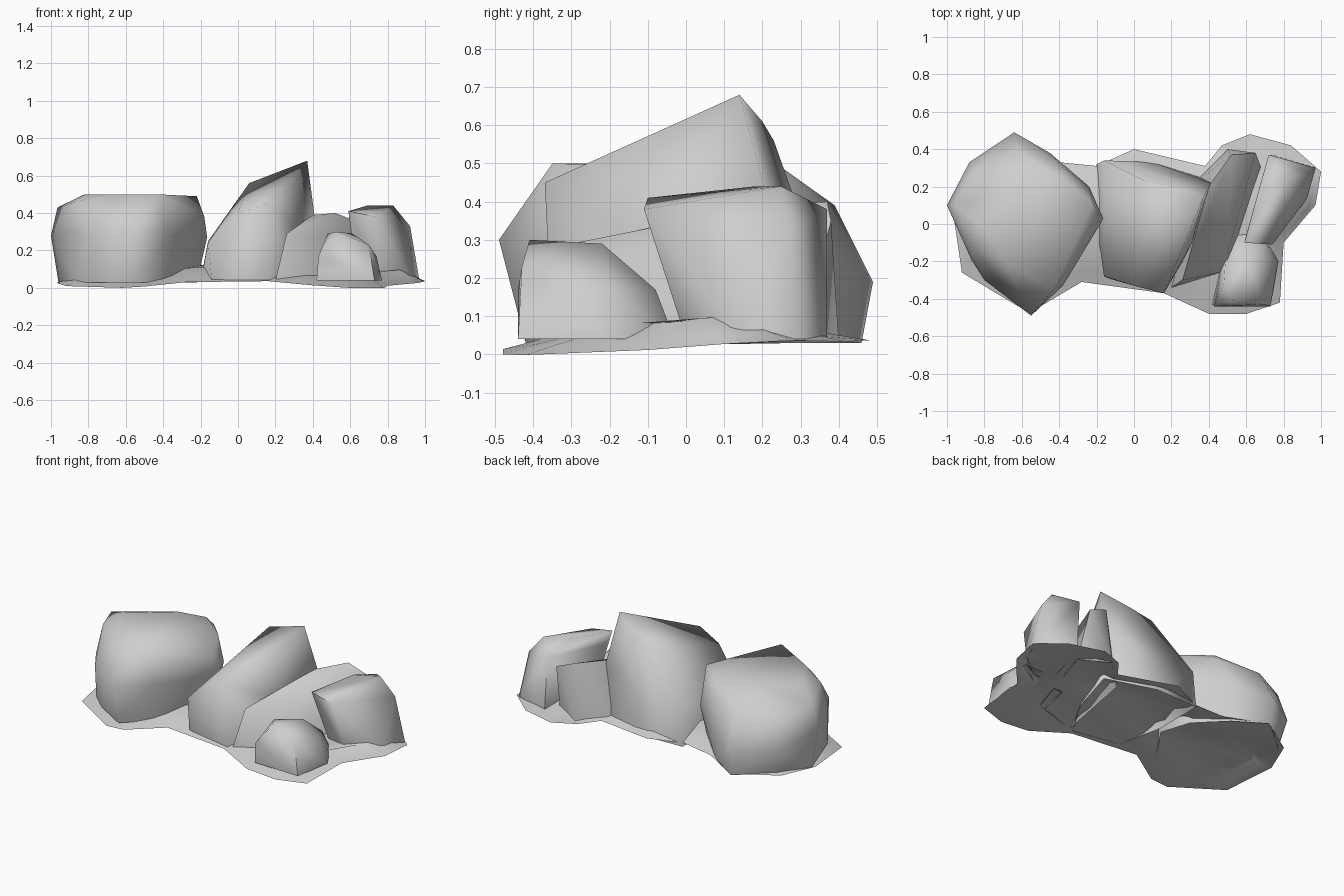
import bpy
import bmesh
import random
from math import radians, cos

random.seed(4)
default_cube = bpy.data.objects.get("Cube")
if default_cube:
    bpy.data.objects.remove(default_cube, do_unlink=True)

# Single stone colour
stone = bpy.data.materials.new("pale_grey_stone")
stone.use_nodes = True
stone.diffuse_color = (0.62, 0.62, 0.62, 1)
stone.node_tree.nodes["Principled BSDF"].inputs["Base Color"].default_value = stone.diffuse_color


def finish(name, bm, angle):
    """Turn a bmesh into a named stone object, smooth except at sharp ridges."""
    mesh = bpy.data.meshes.new(name)
    bm.to_mesh(mesh)
    bm.free()
    mesh.materials.append(stone)
    obj = bpy.data.objects.new(name, mesh)
    bpy.context.collection.objects.link(obj)
    bpy.ops.object.select_all(action="DESELECT")
    obj.select_set(True)
    bpy.context.view_layer.objects.active = obj
    bpy.ops.object.shade_smooth_by_angle(angle=radians(angle))


def rock(name, footprint, crest, foot_z=0.04, angle=75):
    """Faceted rock: convex skin over a ground footprint, open underneath."""
    bm = bmesh.new()
    for x, y in footprint:
        bm.verts.new((x, y, foot_z))
    for point in crest:
        bm.verts.new(point)
    hull = bmesh.ops.convex_hull(bm, input=bm.verts)
    loose = [v for v in hull["geom_interior"] + hull["geom_unused"]
             if isinstance(v, bmesh.types.BMVert) and v.is_valid]
    bmesh.ops.delete(bm, geom=list(set(loose)), context="VERTS")
    bmesh.ops.recalc_face_normals(bm, faces=bm.faces)
    floor = [f for f in bm.faces if all(v.co.z < foot_z + .001 for v in f.verts)]
    bmesh.ops.delete(bm, geom=floor, context="FACES")
    finish(name, bm, angle)


# Large round boulder: foot, bulging waist, then shoulder and flat crown
boulder_waist = [(-1, .1, .28), (-.87, -.19, .3), (-.8, -.3, .28), (-.55, -.49, .3),
                 (-.38, -.33, .28), (-.165, .03, .27), (-.24, .2, .27),
                 (-.45, .38, .25), (-.64, .49, .19), (-.88, .33, .2)]
boulder_crown = [(-.965, .1, .43), (-.87, -.12, .46), (-.7, -.2, .5), (-.43, -.35, .5),
                 (-.22, .11, .49), (-.18, 0, .38), (-.4, .25, .49), (-.56, .2, .5),
                 (-.82, 0, .5), (-.38, .3, .43), (-.62, .39, .39), (-.85, .28, .38)]
rock("round_boulder",
     [(-.96, .1), (-.86, -.2), (-.75, -.3), (-.55, -.42), (-.4, -.28),
      (-.22, -.02), (-.28, .17), (-.45, .34), (-.64, .46), (-.85, .28)],
     boulder_waist + boulder_crown, .03, 100)

# Tall central rock with a sloping ridge rising to the rear
rock("peak_rock",
     [(-.2, .32), (.1, .33), (.42, .23), (.32, -.1), (.17, -.35), (-.14, -.29), (-.2, 0)],
     [(.37, .14, .68), (.2, .2, .61), (.06, .23, .56), (0, -.33, .4), (.16, -.37, .45),
      (-.16, -.28, .24), (-.16, .34, .25), (.41, .22, .38), (.31, -.1, .3)], angle=100)

# Low slanting rock leaning beside the peak
rock("slanting_rock",
     [(.2, -.34), (.5, -.25), (.68, .3), (.5, .4), (.3, .2)],
     [(.4, .2, .39), (.52, .37, .4), (.65, .38, .35), (.26, -.3, .29), (.5, -.16, .25)])

# Upright block at the far end
rock("upright_block",
     [(.64, .02), (.76, 0), (.93, .14), (.97, .3), (.74, .37)],
     [(.59, -.1, .41), (.74, -.11, .38), (.83, .25, .44), (.69, .18, .44),
      (.92, .27, .33), (.72, .37, .38), (.6, -.06, .34)])

# Small front stone
rock("small_stone",
     [(.42, -.43), (.73, -.44), (.77, -.2), (.68, -.03), (.5, -.05)],
     [(.53, -.41, .3), (.61, -.22, .29), (.48, -.32, .29), (.7, -.43, .23),
      (.74, -.2, .17), (.65, -.08, .17), (.43, -.44, .17)])

# Uneven ground slab joining the rocks, lumpy and slightly hollow underneath
rim = [(-.92, -.26), (-.62, -.44), (-.5, -.44), (-.28, -.31), (.16, -.37), (.4, -.48),
       (.6, -.48), (.78, -.42), (.8, -.1), (.97, .1), (1, .28), (.84, .42), (.62, .48),
       (.47, .42), (.38, .31), (0, .4), (-.2, .31), (-.4, .33), (-.64, .45),
       (-.88, .3), (-.97, .08)]


def ground(x, y):
    """Gentle wave: highest between the boulder and the other rocks."""
    return .035 + .02 * cos(4.2 * x) + .04 * y


def slab_side(bm, edge_ring, rings):
    """Skin from the rim inward; each ring has x scale, y scale, lift and roughness."""
    outer = edge_ring
    for scale_x, scale_y, lift, rough in rings:
        inner = [bm.verts.new((x * scale_x, y * scale_y, max(
            0, ground(x, y * scale_y) + lift + random.uniform(-rough, rough))))
            for x, y in rim]
        for i, vert in enumerate(outer):
            j = (i + 1) % len(rim)
            bm.faces.new((vert, outer[j], inner[j], inner[i]))
        outer = inner
    bm.faces.new(outer)


bm = bmesh.new()
edge_ring = [bm.verts.new((x, y, ground(x, y))) for x, y in rim]
slab_side(bm, edge_ring, [(.96, .82, .02, .004), (.88, .4, .07, 0)])
slab_side(bm, edge_ring, [(.95, .78, .01, .012), (.9, .45, .03, .025), (.85, .15, .035, .02)])
bmesh.ops.triangulate(bm, faces=bm.faces)
bmesh.ops.recalc_face_normals(bm, faces=bm.faces)
finish("ground_slab", bm, 60)
